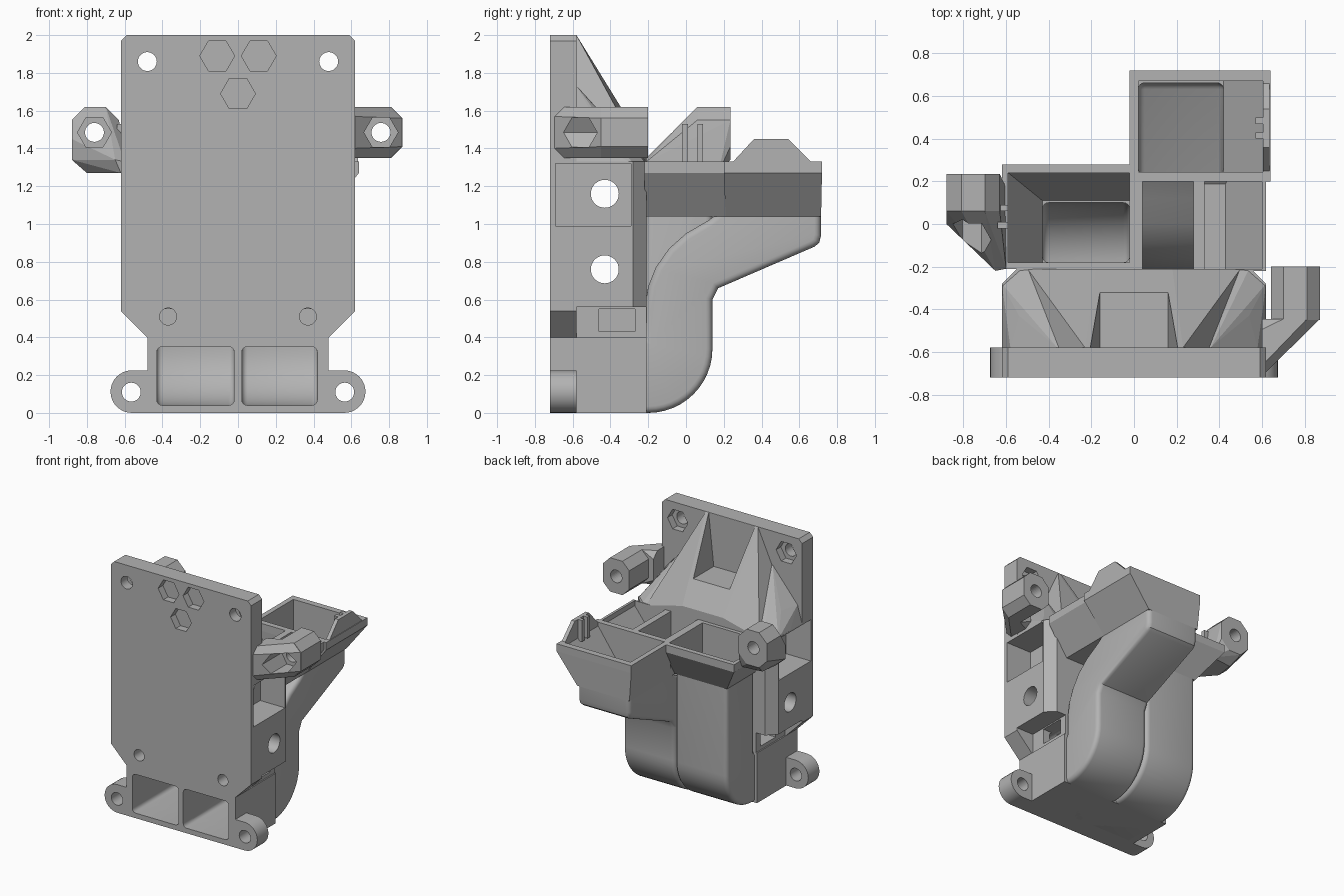
import bpy, bmesh, math
from mathutils import Vector

old = bpy.data.objects.get("Cube")
if old:
    bpy.data.objects.remove(old, do_unlink=True)

grey = bpy.data.materials.new("matte grey")
grey.use_nodes = True
grey.diffuse_color = (0.45, 0.45, 0.45, 1)
grey.node_tree.nodes["Principled BSDF"].inputs["Base Color"].default_value = (0.45, 0.45, 0.45, 1)


def finish(name, bm):
    bmesh.ops.recalc_face_normals(bm, faces=bm.faces)
    mesh = bpy.data.meshes.new(name)
    bm.to_mesh(mesh)
    bm.free()
    mesh.materials.append(grey)
    ob = bpy.data.objects.new(name, mesh)
    bpy.context.collection.objects.link(ob)
    return ob


def prism(name, pts, axis, a, b):
    """Extrude a 2D outline along an axis from a to b."""
    place = {"x": lambda p, t: (t, p[0], p[1]),
             "y": lambda p, t: (p[0], t, p[1]),
             "z": lambda p, t: (p[0], p[1], t)}[axis]
    bm = bmesh.new()
    lo = [bm.verts.new(place(p, a)) for p in pts]
    hi = [bm.verts.new(place(p, b)) for p in pts]
    bm.faces.new(lo)
    bm.faces.new(hi)
    for i in range(len(pts)):
        j = (i + 1) % len(pts)
        bm.faces.new((lo[i], lo[j], hi[j], hi[i]))
    return finish(name, bm)


def hull(name, pts):
    bm = bmesh.new()
    for p in pts:
        bm.verts.new(p)
    res = bmesh.ops.convex_hull(bm, input=bm.verts)
    inner = {v for v in res["geom_interior"] if isinstance(v, bmesh.types.BMVert)}
    bmesh.ops.delete(bm, geom=list(inner), context="VERTS")
    bmesh.ops.dissolve_limit(bm, angle_limit=0.02, verts=bm.verts, edges=bm.edges)
    return finish(name, bm)


def rect(x0, x1, y0, y1):
    return [(x0, y0), (x1, y0), (x1, y1), (x0, y1)]


def box(name, x, y, z):
    return prism(name, rect(*x, *y), "z", *z)


def ring(cx, cy, r, n=32, turn=0.0):
    return [(cx + r * math.cos(turn + math.tau * i / n),
             cy + r * math.sin(turn + math.tau * i / n)) for i in range(n)]


def apply_mods(ob):
    dg = bpy.context.evaluated_depsgraph_get()
    mesh = bpy.data.meshes.new_from_object(ob.evaluated_get(dg))
    ob.modifiers.clear()
    ob.data = mesh


def bevel(ob, width):
    m = ob.modifiers.new("round", "BEVEL")
    m.width, m.segments, m.limit_method, m.angle_limit = width, 4, "ANGLE", math.radians(60)
    apply_mods(ob)


def cut(targets, cutters):
    for ob in targets:
        for c in cutters:
            m = ob.modifiers.new("cut", "BOOLEAN")
            m.operation, m.solver, m.object = "DIFFERENCE", "EXACT", c
        apply_mods(ob)
    for c in cutters:
        bpy.data.objects.remove(c, do_unlink=True)


def hole(x, z, r, y0, y1, n=32):
    return prism("hole", ring(x, z, r, n), "y", y0, y1)


def octagon(cx, cz, w, h, c):
    return [(cx + sx * a, cz + sz * b) for sx in (-1, 1) for sz in (-1, 1)
            for a, b in ((w, h - c), (w - c, h))]


def frustum(name, low, z0, high, z1, z2):
    x0, x1, y0, y1 = low
    pts = [(x, y, z0) for x, y in rect(*low)]
    pts += [(x, y, z) for x, y in rect(*high) for z in (z1, z2)]
    return hull(name, pts)


# Front plate, neck and mounting ears
half = [(0.48, 0), (0.48, 0.4), (0.62, 0.54), (0.62, 1.97), (0.59, 2)]
plate = prism("front_plate", half + [(-x, z) for x, z in reversed(half)], "y", -0.72, -0.58)
ears = []
for s, side in ((1, "left"), (-1, "right")):
    pts = ring(s * 0.5625, 0.1125, 0.1125) + [(s * 0.44, 0), (s * 0.44, 0.225)]
    ear = hull(side + "_ear", [(x, y, z) for x, z in pts for y in (-0.72, -0.58)])
    cut([ear], [hole(s * 0.565, 0.11, 0.05, -0.8, -0.5)])
    ears.append(ear)
base = box("duct_base", (-0.48, 0.48), (-0.7, -0.21), (0, 0.4))
neck = box("neck_core", (-0.47, 0.47), (-0.6, -0.21), (0.38, 0.58))

# Central body with cross holes and side pockets
half = [(0.62, -0.6), (0.62, -0.28), (0.55, -0.21)]
body = prism("body", half + [(-x, y) for x, y in reversed(half)], "z", 0.56, 1.33)
cut([body], [prism("hole", ring(-0.43, z, 0.074), "x", -1, 1) for z in (0.76, 1.16)])
pocket = [box("pocket", tuple(sorted((s * 0.4, s * 0.8))), (-0.69, -0.29), (0.99, 1.32)) for s in (1, -1)]
cut([plate, body], pocket)
cut([neck], [box("slot", tuple(sorted((s * 0.27, s * 0.6))), (-0.46, -0.27), (0.43, 0.55)) for s in (1, -1)])
cut([plate, neck], [hole(s * 0.37, 0.51, 0.045, -0.8, -0.4) for s in (1, -1)])

# Plate bolt holes and nut recesses
cutters = []
for s in (1, -1):
    cutters += [hole(s * 0.48, 1.86, 0.05, -0.8, -0.5), hole(s * 0.48, 1.86, 0.09, -0.64, -0.5, 6)]
for x, z in ((-0.11, 1.89), (0.11, 1.89), (0, 1.69)):
    cutters += [hole(x, z, 0.092, -0.8, -0.66, 6), hole(x, z, 0.045, -0.65, -0.5)]
cut([plate], cutters)

# Gusset ribs and shoulders behind the plate
rib = [(0.23, -0.58, 2), (0.19, -0.32, 1.58), (0.36, -0.58, 1.62), (0.18, -0.21, 1.4),
       (0.54, -0.58, 1.32), (0.5, -0.21, 1.32)]
gusset = hull("gusset", rib + [(-x, y, z) for x, y, z in rib])
cut([gusset], [frustum("pocket", (-0.16, 0.16, -0.579, -0.2), 1.58, (-0.205, 0.205, -0.579, -0.2), 2.0, 2.2)])
for s, side in ((1, "left"), (-1, "right")):
    pts = [(0.2, -0.58, 1.75), (0.36, -0.58, 1.73), (0.58, -0.58, 1.47), (0.62, -0.43, 1.33),
           (0.62, -0.58, 1.33), (0.62, -0.28, 1.32), (0.54, -0.21, 1.32), (0.2, -0.21, 1.36), (0.54, -0.43, 1.47)]
    hull(side + "_shoulder", [(s * x, y, z) for x, y, z in pts])


# Air ducts
def bend(r):
    return [(-0.2 + r * math.sin(a), 0.34 - r * math.cos(a))
            for a in (math.pi / 2 * i / 12 for i in range(13))]


outer_top = [(0.14, 0.6), (0.17, 0.66), (0.68, 0.88), (0.705, 0.9), (0.715, 0.94), (0.715, 1.3),
             (0.21, 1.3), (0.2, 1.08), (0.12, 1.02), (0, 0.95), (-0.09, 0.87), (-0.16, 0.77),
             (-0.2, 0.67), (-0.22, 0.55), (-0.22, 0.4)]
inner_top = [(0.1, 0.63), (0.13, 0.69), (0.66, 0.92), (0.67, 1.4), (0.25, 1.4), (0.25, 1.06),
             (0.15, 0.98), (0.02, 0.91), (-0.08, 0.82), (-0.15, 0.7), (-0.18, 0.55), (-0.18, 0.35)]
left = prism("left_duct", [(-0.6, 0)] + bend(0.34) + outer_top + [(-0.6, 0.4)], "x", 0, 0.46)
right = prism("right_duct", [(-0.6, 0)] + bend(0.34) + [(0.14, 1.3), (-0.21, 1.3), (-0.21, 0.4), (-0.6, 0.4)],
              "x", -0.46, 0)
for d in (left, right):
    bevel(d, 0.035)
left_air = prism("air", [(-0.8, 0.04)] + bend(0.3) + inner_top + [(-0.8, 0.35)], "x", 0.02, 0.42)
right_air = prism("air", [(-0.8, 0.04)] + bend(0.3) + [(0.1, 1.4), (-0.18, 1.4), (-0.18, 0.35), (-0.8, 0.35)],
                  "x", -0.43, -0.02)
for a in (left_air, right_air):
    bevel(a, 0.03)

# Flared hoppers on top of the ducts
left_hopper = frustum("left_hopper", (0, 0.46, 0.21, 0.715), 1.04, (-0.02, 0.64, 0.2, 0.72), 1.27, 1.33)
right_hopper = frustum("right_hopper", (-0.46, 0, -0.21, 0.14), 1.04, (-0.62, 0, -0.21, 0.28), 1.27, 1.33)
left_mouth = frustum("mouth", (0.02, 0.42, 0.245, 0.67), 1.04, (0.02, 0.605, 0.245, 0.67), 1.3, 1.5)
right_mouth = frustum("mouth", (-0.43, -0.02, -0.18, 0.11), 1.04, (-0.59, -0.02, -0.18, 0.24), 1.3, 1.5)
cut([left, left_hopper], [left_mouth])
cut([right, right_hopper], [right_mouth])
cut([plate, base, left, right, left_hopper, right_hopper], [left_air, right_air])

# Open tray between hopper and body
tray = prism("tray", [(0, 1.33), (0.62, 1.33), (0.62, 1.27), (0.46, 1.04), (0, 1.04)], "y", -0.22, 0.22)
cut([tray], [box("opening", (0.04, 0.28), (-0.21, 0.21), (0.9, 1.5)),
             prism("wedge", [(0.33, 1.5), (0.6, 1.5), (0.6, 1.29), (0.43, 1.07), (0.33, 1.07)], "y", -0.21, 0.21)])

# Left arm: angled root and straight tip
tip = octagon(0.757, 1.485, 0.115, 0.135, 0.06)
left_tip = hull("left_arm_tip", [(x, y, z) for x, z in tip for y in (-0.2, -0.45)])
left_root = hull("left_arm_root", [(x, -0.445, z) for x, z in tip]
                 + [(0.6, y, z) for y, z in octagon(-0.58, 1.485, 0.135, 0.135, 0.05)])
cut([left_tip, left_root], [hole(0.757, 1.485, 0.09, -0.9, -0.4, 6), hole(0.757, 1.485, 0.05, -0.9, 0)])

# Right arm: slanted lug on the hopper corner
lug = octagon(-0.755, 1.48, 0.125, 0.14, 0.07)
right_arm = hull("right_arm", [(x, 0.235, z) for x, z in lug] + [(x, 0.06, z) for x, z in lug]
                 + [(-0.88, 0, 1.34), (-0.88, 0, 1.45), (-0.8, 0, 1.27), (-0.65, -0.22, 1.34),
                    (-0.6, -0.21, 1.33), (-0.62, -0.21, 1.27), (-0.6, 0.17, 1.27), (-0.78, 0.15, 1.27)])
cut([right_arm], [hole(-0.76, 1.485, 0.09, -0.5, 0.1, 6), hole(-0.76, 1.485, 0.05, -0.5, 0.5)])

# Clip tabs on the rims
prism("left_tab", [(0.24, 1.32), (0.36, 1.45), (0.54, 1.45), (0.67, 1.32)], "x", 0.605, 0.635)
for y in (0.4, 0.47):
    box("left_clip", (0.57, 0.61), (y, y + 0.03), (1.28, 1.45))
for y in (-0.02, 0.06):
    box("right_clip", (-0.64, -0.59), (y, y + 0.03), (1.28, 1.53))

# Smooth rounded ducts, ears and holes while keeping hard edges
bpy.ops.object.select_all(action="DESELECT")
for ob in [left, right, base, plate, body] + ears:
    ob.select_set(True)
    bpy.context.view_layer.objects.active = ob
bpy.ops.object.shade_smooth_by_angle(angle=math.radians(30))
